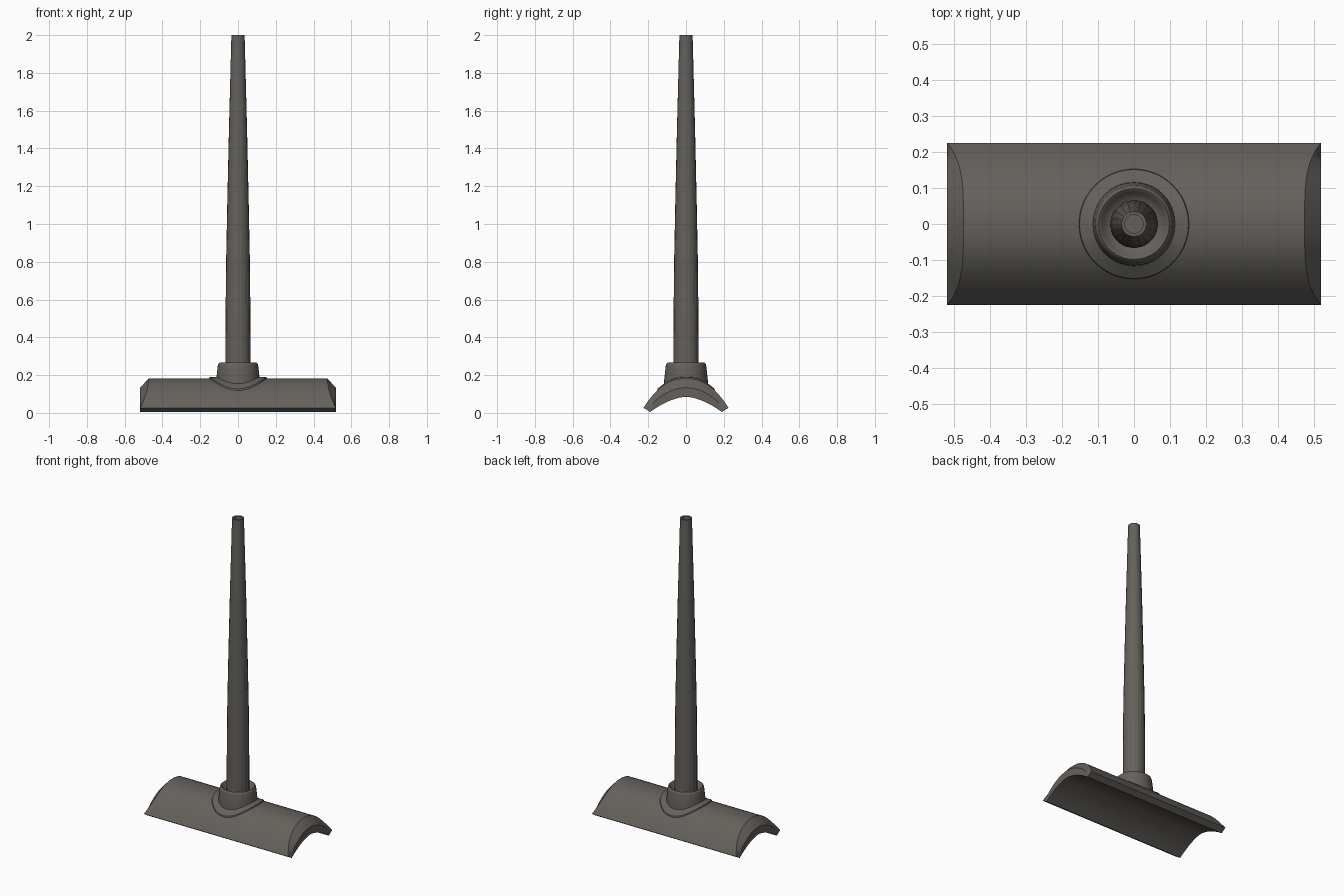
import bpy, bmesh, math

cube = bpy.data.objects.get("Cube")
if cube:
    bpy.data.objects.remove(cube)

mat = bpy.data.materials.new("dark warm grey")
mat.use_nodes = True
color = (0.13, 0.12, 0.108, 1)
mat.diffuse_color = color
mat.node_tree.nodes["Principled BSDF"].inputs["Base Color"].default_value = color


def make(name, bm, angle=None):
    bmesh.ops.remove_doubles(bm, verts=bm.verts, dist=0.0001)
    bmesh.ops.recalc_face_normals(bm, faces=bm.faces)
    me = bpy.data.meshes.new(name)
    bm.to_mesh(me)
    bm.free()
    me.materials.append(mat)
    ob = bpy.data.objects.new(name, me)
    bpy.context.collection.objects.link(ob)
    if angle:
        bpy.ops.object.select_all(action='DESELECT')
        ob.select_set(True)
        bpy.context.view_layer.objects.active = ob
        bpy.ops.object.shade_smooth_by_angle(angle=math.radians(angle))
    return ob


def loft(name, rings, closed=False, caps=False, angle=None):
    """Skin a list of equal closed rings of points."""
    bm = bmesh.new()
    rows = [[bm.verts.new(p) for p in r] for r in rings]
    pairs = list(zip(rows, rows[1:]))
    if closed:
        pairs.append((rows[-1], rows[0]))
    for a, b in pairs:
        for i in range(len(a)):
            j = (i + 1) % len(a)
            bm.faces.new((a[i], a[j], b[j], b[i]))
    if caps:
        bm.faces.new(rows[0])
        bm.faces.new(rows[-1])
    return make(name, bm, angle)


def circle(r, z, n):
    """Ring of points; z is a height or a function of y."""
    pts = []
    for i in range(n):
        a = 2 * math.pi * i / n
        y = r * math.sin(a)
        pts.append((r * math.cos(a), y, z(y) if callable(z) else z))
    return pts


# Saddle: arched sheet with bevelled ends, thick in the middle
HALF_W, HALF_L, N = 0.225, 0.518, 24


def outer_z(y):
    return 0.182 - 0.155 * (abs(y) / HALF_W) ** 2.3


def inner_z(y):
    return 0.085 - 0.08 * (abs(y) / 0.19) ** 1.7


rows = []
for i in range(N + 1):
    t = 2 * i / N - 1
    yo, yi = HALF_W * t, 0.19 * t
    zo, zi = outer_z(yo), inner_z(yi)
    ym, zm = (yo + yi) / 2, (zo + zi) / 2
    cut = HALF_L - 0.045 * (1 - t ** 4)
    rows.append([(-HALF_L, yi, zi), (-HALF_L, ym, zm), (-cut, yo, zo),
                 (cut, yo, zo), (HALF_L, ym, zm), (HALF_L, yi, zi)])
loft("saddle_base", rows, caps=True, angle=30)

# Thin washer draped over the saddle
loft("saddle_washer",
     [circle(0.1, lambda y: outer_z(y) - 0.01, 48),
      circle(0.1, lambda y: outer_z(y) + 0.009, 48),
      circle(0.151, lambda y: outer_z(y) + 0.007, 48),
      circle(0.155, lambda y: outer_z(y) - 0.01, 48)],
     closed=True, angle=30)

# Collar with rounded lip and sunken throat
profile = [(0.118, 0.11), (0.115, 0.18), (0.107, 0.25), (0.104, 0.261),
           (0.098, 0.266), (0.091, 0.262), (0.086, 0.25), (0.06, 0.235)]
loft("collar", [circle(r, z, 40) for r, z in profile], caps=True, angle=40)

# Tapered hollow pole
profile = [(0.067, 0.2), (0.066, 0.5), (0.063, 0.8), (0.057, 1.1),
           (0.048, 1.5), (0.035, 2.0), (0.026, 2.0), (0.026, 0.3)]
loft("pole", [circle(r, z, 20) for r, z in profile], caps=True)
